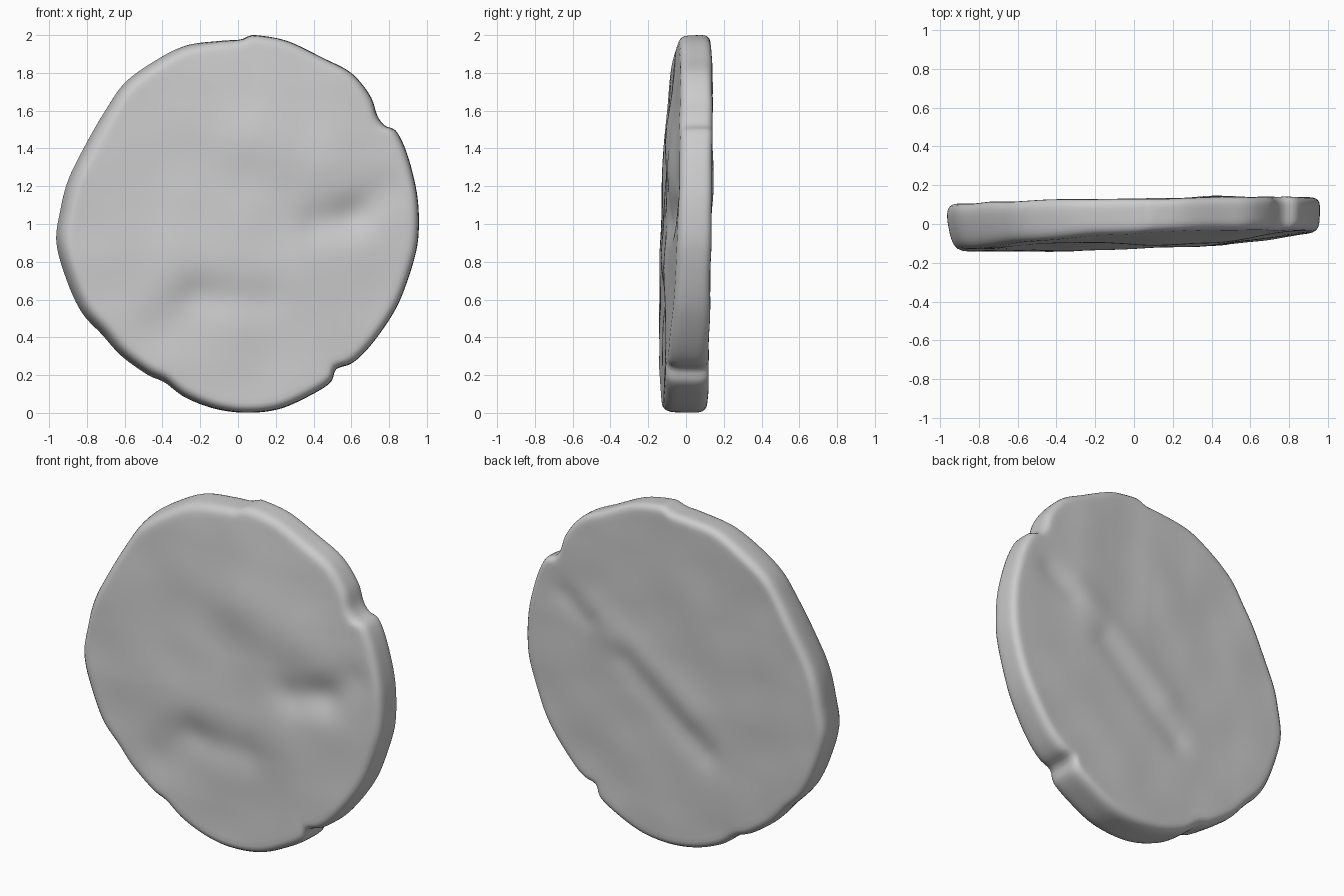
import bpy, bmesh, math
from mathutils import Vector, noise

default = bpy.data.objects.get("Cube")
if default:
    bpy.data.objects.remove(default, do_unlink=True)

SEGMENTS = 240
FACE_RINGS = 36
RIM_STEPS = 14

# worn outline as (x, z), clockwise from the top
OUTLINE = [
    (.1, 2), (.26, 1.97), (.45, 1.88), (.6, 1.8), (.7, 1.68), (.74, 1.57),
    (.78, 1.52), (.84, 1.49), (.9, 1.36), (.95, 1.15), (.957, .95), (.93, .8),
    (.86, .6), (.78, .46), (.68, .33), (.6, .26), (.52, .23), (.49, .16),
    (.38, .09), (.22, .02), (.05, 0), (-.12, .02), (-.28, .08), (-.39, .16),
    (-.48, .2), (-.62, .3), (-.72, .41), (-.83, .53), (-.91, .7), (-.965, .9),
    (-.945, 1.07), (-.9, 1.24), (-.8, 1.44), (-.7, 1.61), (-.6, 1.75),
    (-.45, 1.86), (-.28, 1.945), (-.1, 1.97), (.01, 1.977), (.05, 1.993)]


def sample_outline(count):
    """Smooth closed curve through the outline, evenly sampled by length."""
    pts = [Vector(p) for p in OUTLINE]
    n = len(pts)
    fine = []
    for i in range(n):
        a, b, c, d = (pts[(i + k) % n] for k in (-1, 0, 1, 2))
        for k in range(20):
            t = k / 20
            fine.append(b + (c - a) * t / 2 + (a - b * 2.5 + c * 2 - d / 2) * t * t
                        + (b * 3 - a - c * 3 + d) * t ** 3 / 2)
    fine.append(fine[0])
    lengths = [(q - p).length for p, q in zip(fine, fine[1:])]
    step, walked, out = sum(lengths) / count, 0, []
    for p, q, l in zip(fine, fine[1:], lengths):
        while len(out) < count and len(out) * step <= walked + l:
            out.append(p.lerp(q, (len(out) * step - walked) / l))
        walked += l
    return out


def ridge(p, start, end, width):
    """Soft bump along a line segment, 1 on the line and fading to 0."""
    a, b = Vector(start), Vector(end)
    t = max(0, min(1, (p - a).dot(b - a) / (b - a).length_squared))
    return math.exp(-((p - a.lerp(b, t)).length / width) ** 2)


def wear(p, side):
    return .008 * noise.noise(Vector((p.x * 3.5, side * 7, p.y * 3.5)))


def front_y(p):
    """Struck side: tilted field with a worn raised design."""
    y = -.1 + .04 * p.x + .03 * (p.y - 1) + wear(p, 1)
    # the field falls away towards the upper left edge
    reach = max(0, p.x + p.y - .7)
    y += .03 * min(1, reach) * (p - Vector((0, 1))).length ** 4
    y -= .022 * ridge(p, (-.3, .85), (.3, .8), .28)
    y -= .026 * ridge(p, (.1, 1.45), (.4, 1.33), .2)
    y += .022 * ridge(p, (.42, 1.0), (.6, 1.04), .1)
    y += .014 * ridge(p, (.6, 1.04), (.78, 1.18), .1)
    y += .014 * ridge(p, (-.42, .45), (-.22, .62), .13)
    y += .012 * ridge(p, (-.22, .62), (.13, .6), .1)
    return y


def back_y(p):
    """Reverse side: flatter, with one slanting groove and a low ridge."""
    y = .12 + .018 * p.x + .012 * (p.y - 1) + wear(p, 2)
    y += .014 * ridge(p, (.5, 1.28), (-.1, .82), .12)
    y -= .016 * ridge(p, (.3, 1.04), (-.2, .62), .09)
    y -= .009 * ridge(p, (.7, 1.32), (.55, 1.22), .07)
    return y


def inset(point, amount):
    centre = Vector((0, 1))
    d = point - centre
    return centre + d * (1 - amount / d.length)


def build_disc():
    bm = bmesh.new()
    outline = sample_outline(SEGMENTS)
    centre = Vector((0, 1))
    rings = []

    def add_ring(place):
        rings.append([bm.verts.new(place(p)) for p in outline])

    def bevel(p):
        """Rim slope at the front: wider on the model's right side."""
        return .006 + .04 * max(0, -p.x)

    def face_ring(scale, height, margin):
        def place(p):
            q = centre.lerp(inset(p, margin(p)), scale)
            return q.x, height(q), q.y
        add_ring(place)

    def rim_ring(t):
        # t runs from 0 at the front to 1 at the back, with rounded corners
        def place(p):
            edge = abs(2 * t - 1)
            round_in = .045 * (1 - math.sqrt(max(0, 1 - edge ** 5)))
            q = inset(p, round_in + bevel(p) * (1 - t) ** 2)
            y = front_y(q) * (1 - t) + back_y(q) * t
            return q.x, y, q.y
        add_ring(place)

    for i in range(1, FACE_RINGS):
        face_ring(i / FACE_RINGS, front_y, lambda p: .045 + bevel(p))
    for i in range(RIM_STEPS + 1):
        rim_ring((1 - math.cos(math.pi * i / RIM_STEPS)) / 2)
    for i in range(FACE_RINGS - 1, 0, -1):
        face_ring(i / FACE_RINGS, back_y, lambda p: .045)

    # walls between rings, then a fan at each centre
    for a, b in zip(rings, rings[1:]):
        for i in range(SEGMENTS):
            j = (i + 1) % SEGMENTS
            bm.faces.new((a[i], a[j], b[j], b[i]))
    for ring, height in ((rings[0], front_y), (rings[-1], back_y)):
        hub = bm.verts.new((0, height(centre), 1))
        for i in range(SEGMENTS):
            bm.faces.new((hub, ring[i], ring[(i + 1) % SEGMENTS]))
    bmesh.ops.recalc_face_normals(bm, faces=bm.faces)
    mesh = bpy.data.meshes.new("worn_disc")
    bm.to_mesh(mesh)
    bm.free()
    return mesh


# plain grey stone-like finish
grey = bpy.data.materials.new("plain grey")
grey.use_nodes = True
colour = (.6, .6, .6, 1)
grey.diffuse_color = colour
grey.node_tree.nodes["Principled BSDF"].inputs["Base Color"].default_value = colour

disc = bpy.data.objects.new("worn_disc", build_disc())
bpy.context.collection.objects.link(disc)
disc.data.materials.append(grey)
bpy.context.view_layer.objects.active = disc
disc.select_set(True)
bpy.ops.object.shade_smooth_by_angle(angle=math.radians(60))
